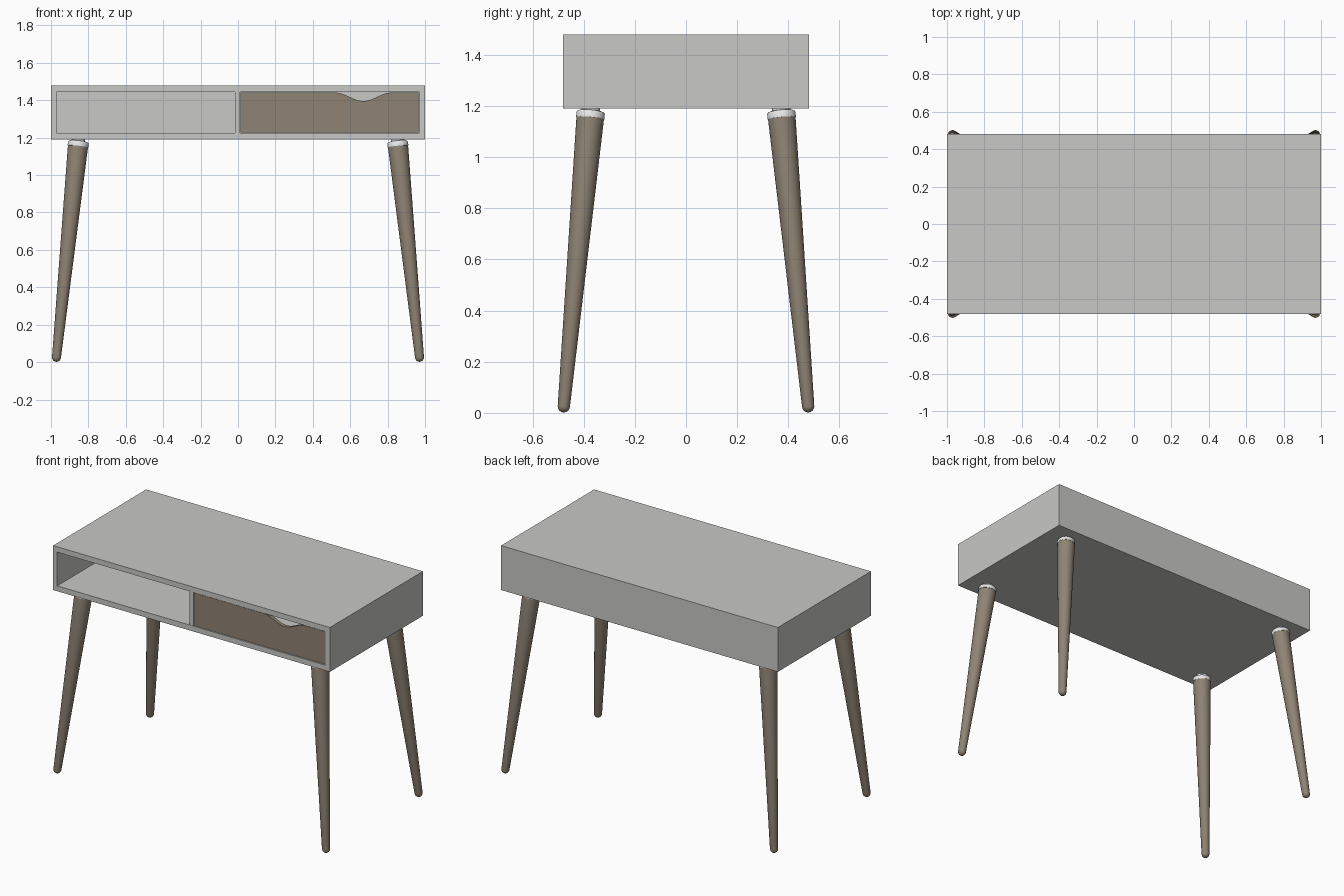
import bpy, bmesh, math
from mathutils import Vector

if "Cube" in bpy.data.objects:
    bpy.data.objects.remove(bpy.data.objects["Cube"])


def material(name, rgb):
    m = bpy.data.materials.new(name)
    m.diffuse_color = (*rgb, 1)
    m.use_nodes = True
    m.node_tree.nodes["Principled BSDF"].inputs["Base Color"].default_value = m.diffuse_color
    return m


GREY = material("light grey paint", (0.58, 0.58, 0.565))
WOOD = material("brown wood", (0.275, 0.228, 0.175))
WHITE = material("white collar", (0.80, 0.80, 0.80))


def finish(name, bm, mat):
    bmesh.ops.recalc_face_normals(bm, faces=bm.faces)
    me = bpy.data.meshes.new(name)
    bm.to_mesh(me)
    bm.free()
    me.materials.append(mat)
    ob = bpy.data.objects.new(name, me)
    bpy.context.collection.objects.link(ob)
    return ob


def box(name, x, y, z, mat=GREY):
    bm = bmesh.new()
    bmesh.ops.create_cube(bm, size=1)
    for v in bm.verts:
        v.co = [(a + b) / 2 + c * (b - a) for (a, b), c in zip((x, y, z), v.co)]
    return finish(name, bm, mat)


def lathe(name, profile, base, axis, mat, sides=32):
    """Spin (radius, height) points around an axis starting at base."""
    rot = Vector((0, 0, 1)).rotation_difference(axis)
    bm = bmesh.new()
    rings = []
    for r, h in profile:
        rings.append([bm.verts.new(base + rot @ Vector((
            r * math.cos(math.tau * i / sides), r * math.sin(math.tau * i / sides), h)))
            for i in range(sides)])
    for a, b in zip(rings, rings[1:]):
        for i in range(sides):
            j = (i + 1) % sides
            bm.faces.new((a[i], a[j], b[j], b[i]))
    bm.faces.new(rings[0])
    bm.faces.new(rings[-1])
    ob = finish(name, bm, mat)
    bpy.ops.object.select_all(action='DESELECT')
    ob.select_set(True)
    bpy.context.view_layer.objects.active = ob
    bpy.ops.object.shade_smooth_by_angle(angle=math.radians(40))
    return ob


# Desk case
Y = 0.48
Z0, Z1, Z2, Z3 = 1.19, 1.225, 1.445, 1.48
box("bottom_panel", (-1, 1), (-Y, Y), (Z0, Z1))
box("top_panel", (-1, 1), (-Y, Y), (Z2, Z3))
box("left_panel", (-1, -0.97), (-Y, Y), (Z1, Z2))
box("right_panel", (0.97, 1), (-Y, Y), (Z1, Z2))
box("back_panel", (-0.97, 0.97), (Y - 0.02, Y), (Z1, Z2))
box("divider", (-0.015, 0.012), (-Y + 0.002, Y - 0.02), (Z1, Z2))

# Drawer front with a scooped finger grip in its top edge
X0, X1, ZB, ZT = 0.014, 0.966, 1.227, 1.441
outline = [(X0, ZB), (X1, ZB), (X1, ZT)]
for i in range(25):
    t = 1 - i / 12
    outline.append((0.67 + 0.15 * t, ZT - 0.045 * (0.5 + 0.5 * math.cos(math.pi * t))))
outline.append((X0, ZT))
bm = bmesh.new()
face = bm.faces.new([bm.verts.new((x, -0.475, z)) for x, z in outline])
ext = bmesh.ops.extrude_face_region(bm, geom=[face])
for v in ext["geom"]:
    if isinstance(v, bmesh.types.BMVert):
        v.co.y += 0.022
finish("drawer_front", bm, WOOD)

# Drawer box behind the front
box("drawer_floor", (0.03, 0.95), (-0.453, 0.44), (1.229, 1.237))
box("drawer_back", (0.03, 0.95), (0.428, 0.44), (1.237, 1.39))
for n, x in (("left", 0.03), ("right", 0.938)):
    box("drawer_side_" + n, (x, x + 0.012), (-0.453, 0.428), (1.237, 1.39))

# Splayed tapered legs with collars and mounting necks
for sx, nx in ((-1, "left"), (1, "right")):
    for sy, ny in ((-1, "front"), (1, "back")):
        foot = Vector((sx * 0.973, sy * 0.48, 0.0))
        axis = Vector((sx * 0.853, sy * 0.372, 1.18)) - foot
        length = axis.length
        axis.normalize()
        tag = "_" + ny + "_" + nx
        h = length - 0.028
        tip = [(0.024 * math.sin(a), 0.026 - 0.024 * math.cos(a))
               for a in (math.radians(d) for d in (8, 25, 45, 65, 85))]
        lathe("leg" + tag, tip + [(0.054, h)], foot, axis, WOOD)
        lathe("collar" + tag, [(0.0555, h), (0.0555, h + 0.02), (0.052, h + 0.026),
                               (0.044, h + 0.029)], foot, axis, WHITE)
        top = foot + axis * length
        lathe("neck" + tag, [(0.036, -0.012), (0.036, Z0 + 0.001 - top.z)],
              top, Vector((0, 0, 1)), WHITE)
